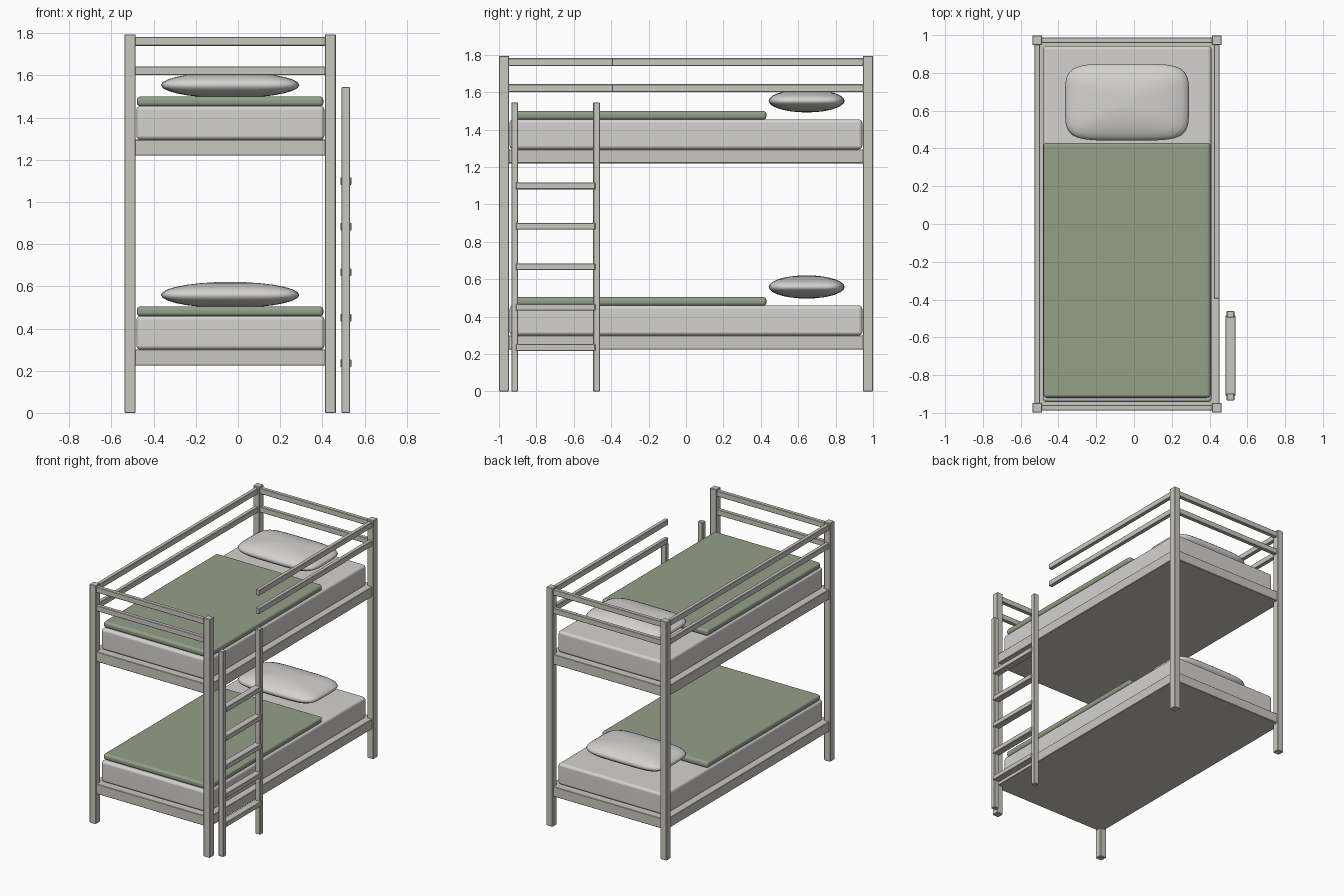
import bpy, bmesh, math

if "Cube" in bpy.data.objects:
    bpy.data.objects.remove(bpy.data.objects["Cube"])


def material(name, rgb):
    m = bpy.data.materials.new(name)
    m.diffuse_color = (*rgb, 1)
    m.use_nodes = True
    m.node_tree.nodes["Principled BSDF"].inputs["Base Color"].default_value = m.diffuse_color
    return m


WOOD = material("pale_wood", (0.59, 0.575, 0.53))
LINEN = material("white_linen", (0.66, 0.65, 0.63))
GREEN = material("sage_green", (0.30, 0.345, 0.25))


def finish(bm, name, mat):
    me = bpy.data.meshes.new(name)
    bm.to_mesh(me)
    bm.free()
    me.materials.append(mat)
    ob = bpy.data.objects.new(name, me)
    bpy.context.collection.objects.link(ob)
    return ob


def box(name, x, y, z, mat, bevel=0.003, segs=1):
    """Box from (min, max) ranges, with bevelled edges."""
    bm = bmesh.new()
    bmesh.ops.create_cube(bm, size=1)
    for v in bm.verts:
        for i, (lo, hi) in enumerate((x, y, z)):
            v.co[i] = hi if v.co[i] > 0 else lo
    bmesh.ops.bevel(bm, geom=bm.edges[:], offset=bevel, segments=segs,
                    profile=0.5, affect='EDGES')
    if segs > 1:
        for f in bm.faces:
            f.smooth = True
    ob = finish(bm, name, mat)
    if segs > 1:
        mod = ob.modifiers.new("normals", 'WEIGHTED_NORMAL')
        mod.keep_sharp = True
    return ob


def pillow(name, cx, cy, cz, a, b, h):
    """Cushion with a rounded-rectangle outline and a domed top and bottom."""
    n, rings = 64, 14
    bm = bmesh.new()

    def ring(t):
        r, z = math.cos(t), h * math.sin(t)
        out = []
        for k in range(n):
            q = 2 * math.pi * k / n
            c, s = math.cos(q), math.sin(q)
            d = (abs(c) ** 5 + abs(s) ** 5) ** (-1 / 5)
            out.append(bm.verts.new((cx + a * r * c * d, cy + b * r * s * d, cz + z)))
        return out

    rows = [ring(math.pi * (i / rings - 0.5)) for i in range(1, rings)]
    for r0, r1 in zip(rows, rows[1:]):
        for k in range(n):
            bm.faces.new((r0[k], r0[(k + 1) % n], r1[(k + 1) % n], r1[k]))
    for row, z in ((rows[0], -h), (rows[-1], h)):
        tip = bm.verts.new((cx, cy, cz + z))
        for k in range(n):
            bm.faces.new((row[k], row[(k + 1) % n], tip))
    bmesh.ops.recalc_face_normals(bm, faces=bm.faces[:])
    for f in bm.faces:
        f.smooth = True
    return finish(bm, name, LINEN)


XL, XR, YE = -0.512, 0.438, 0.973     # post centre lines
P, R = 0.026, 0.015                   # half widths of posts and rails

# Corner posts
for sx, x in (("left", XL), ("right", XR)):
    for sy, y in (("front", -YE), ("back", YE)):
        box(f"{sy}_{sx}_post", (x - P, x + P), (y - P, y + P), (0, 1.795), WOOD)

# Bunks: base, mattress, blanket, pillow
for level, z in (("lower", 0.225), ("upper", 1.22)):
    box(f"{level}_bed_base", (XL - R, XR + R), (-YE - R, YE + R), (z, z + 0.075), WOOD)
    box(f"{level}_mattress", (-0.482, 0.41), (-0.943, 0.943),
        (z + 0.075, z + 0.235), LINEN, 0.02, 4)
    box(f"{level}_blanket", (-0.48, 0.405), (-0.92, 0.43),
        (z + 0.233, z + 0.28), GREEN, 0.018, 4)
    pillow(f"{level}_pillow", -0.037, 0.645, z + 0.334, 0.328, 0.203, 0.062)

# Guard rails round the upper bunk, the right one stopping short for the ladder
for level, z in (("lower", 1.601), ("upper", 1.74)):
    zz = (z, z + 0.042)
    box(f"{level}_left_guard_rail", (XL - R, XL + R), (-YE, YE), zz, WOOD)
    box(f"{level}_right_guard_rail", (XR - R, XR + R), (-0.395, YE), zz, WOOD)
    for side, y in (("front", -YE), ("back", YE)):
        box(f"{level}_{side}_end_rail", (XL, XR), (y - R, y + R), zz, WOOD)

# Ladder
for side, y in (("front", -0.916), ("back", -0.478)):
    box(f"ladder_{side}_stile", (0.491, 0.531), (y - 0.018, y + 0.018), (0, 1.545), WOOD)
for i in range(5):
    z = 0.235 + i * 0.216
    box(f"ladder_rung_{i + 1}", (0.485, 0.538), (-0.91, -0.485),
        (z - 0.018, z + 0.018), WOOD)
